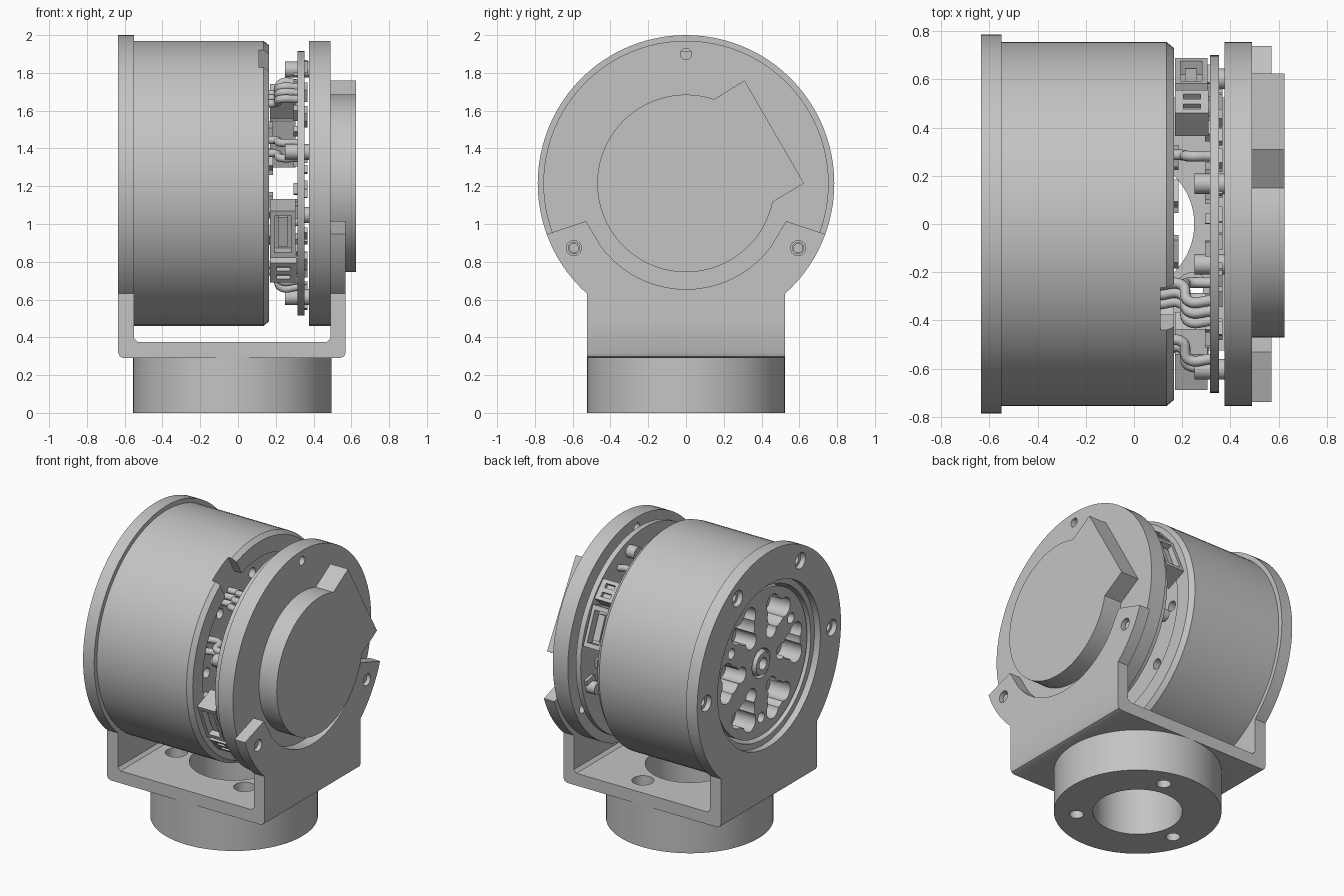
import bpy, bmesh, math, random
from mathutils import Matrix, Vector

cube = bpy.data.objects.get("Cube")
if cube:
    bpy.data.objects.remove(cube)

random.seed(4)
AXIS_Z = 1.215      # height of the motor axis, which runs along x
BASE_X = -0.03      # centre of the round foot

grey = bpy.data.materials.new("machined_grey")
grey.use_nodes = True
grey.diffuse_color = (0.55, 0.55, 0.55, 1)
grey.node_tree.nodes["Principled BSDF"].inputs["Base Color"].default_value = (0.55, 0.55, 0.55, 1)


def finish(bm, name):
    bmesh.ops.recalc_face_normals(bm, faces=bm.faces)
    mesh = bpy.data.meshes.new(name)
    bm.to_mesh(mesh)
    bm.free()
    mesh.materials.append(grey)
    obj = bpy.data.objects.new(name, mesh)
    bpy.context.collection.objects.link(obj)
    return obj


def polar(deg, r):
    a = math.radians(deg)
    return (r * math.cos(a), AXIS_Z + r * math.sin(a))


def arc(a0, a1, r, n=32):
    return [polar(a0 + (a1 - a0) * i / n, r) for i in range(n + 1)]


def prism(name, points, lo, hi, axis="x"):
    """Extrude a 2D outline along x (outline in y, z) or along y (outline in x, z)."""
    bm = bmesh.new()
    place = (lambda p: (lo, p[0], p[1])) if axis == "x" else (lambda p: (p[0], lo, p[1]))
    face = bm.faces.new([bm.verts.new(place(p)) for p in points])
    ext = bmesh.ops.extrude_face_region(bm, geom=[face])
    step = Vector((hi - lo, 0, 0) if axis == "x" else (0, hi - lo, 0))
    bmesh.ops.translate(bm, vec=step, verts=[v for v in ext["geom"] if isinstance(v, bmesh.types.BMVert)])
    return finish(bm, name)


def lathe(name, profile, steps=96):
    """Spin an (x, radius) outline around the motor axis."""
    bm = bmesh.new()
    vs = [bm.verts.new((x, 0, AXIS_Z + r)) for x, r in profile]
    es = [bm.edges.new((a, b)) for a, b in zip(vs, vs[1:])]
    if profile[0][1] > 0:
        es.append(bm.edges.new((vs[-1], vs[0])))
    bmesh.ops.spin(bm, geom=vs + es, cent=(0, 0, AXIS_Z), axis=(1, 0, 0), angle=math.tau, steps=steps)
    bmesh.ops.remove_doubles(bm, verts=bm.verts, dist=0.0001)
    return finish(bm, name)


def rods(name, places, r, lo, hi, axis="x", seg=24):
    """Cylinders along x at (y, z) places, or along z at (x, y) places."""
    bm = bmesh.new()
    mid = (lo + hi) / 2
    for a, b in places:
        if axis == "x":
            m = Matrix.Translation((mid, a, b)) @ Matrix.Rotation(math.pi / 2, 4, "Y")
        else:
            m = Matrix.Translation((a, b, mid))
        bmesh.ops.create_cone(bm, cap_ends=True, segments=seg, radius1=r, radius2=r, depth=hi - lo, matrix=m)
    return finish(bm, name)


def block(name, deg, r, x, size):
    """Box set at an angle round the axis; size is along x, radially, tangentially."""
    bm = bmesh.new()
    y, z = polar(deg, r)
    m = Matrix.Translation((x, y, z)) @ Matrix.Rotation(math.radians(deg), 4, "X")
    bmesh.ops.create_cube(bm, size=1, matrix=m @ Matrix.Diagonal((*size, 1)))
    return finish(bm, name)


def cut(obj, *cutters):
    for c in cutters:
        mod = obj.modifiers.new("cut", "BOOLEAN")
        mod.operation, mod.solver, mod.object, mod.use_self = "DIFFERENCE", "EXACT", c, True
    bpy.context.view_layer.update()
    mesh = bpy.data.meshes.new_from_object(obj.evaluated_get(bpy.context.evaluated_depsgraph_get()))
    obj.modifiers.clear()
    obj.data = mesh
    for c in cutters:
        bpy.data.objects.remove(c)
    mesh.materials.clear()
    mesh.materials.append(grey)


def wire(name, points, r):
    curve = bpy.data.curves.new(name, "CURVE")
    curve.dimensions, curve.bevel_depth, curve.bevel_resolution = "3D", r, 3
    curve.use_fill_caps = True
    s = curve.splines.new("BEZIER")
    s.bezier_points.add(len(points) - 1)
    for bp, p in zip(s.bezier_points, points):
        bp.co = p
        bp.handle_left_type = bp.handle_right_type = "AUTO"
    curve.materials.append(grey)
    bpy.context.collection.objects.link(bpy.data.objects.new(name, curve))


# Drum housing with its wide rear flange
housing = lathe("drum_housing", [
    (-0.36, 0), (-0.36, 0.52), (-0.59, 0.52), (-0.59, 0.56), (-0.635, 0.56), (-0.635, 0.785),
    (-0.55, 0.785), (-0.55, 0.755), (0.135, 0.755), (0.165, 0.73), (0.165, 0.62), (0.11, 0.62), (0.11, 0)])
ring6 = [polar(60 * i, 0.685) for i in range(6)]
cut(housing,
    rods("flange_counterbore", ring6, 0.055, -0.7, -0.6),
    rods("flange_bore", ring6, 0.032, -0.61, -0.5),
    block("cable_notch", 118, 0.73, 0.16, (0.1, 0.3, 0.2)),
    rods("face_holes", [polar(45 + 45 * i, 0.5) for i in range(8)], 0.035, 0.05, 0.2))

# Rotor with scalloped pockets, three bolt holes and a central hub
rotor = rods("rotor", [(0, AXIS_Z)], 0.5, -0.575, -0.38, seg=96)
pocket_cuts = []
for i in range(6):
    t = 60 * i
    pocket_cuts += [rods("p", [polar(t, 0.33)], 0.095, -0.7, -0.42),
                    rods("p", [polar(t - 11, 0.385)], 0.065, -0.7, -0.42),
                    rods("p", [polar(t + 11, 0.385)], 0.065, -0.7, -0.42),
                    rods("p", [polar(t, 0.22)], 0.055, -0.7, -0.42)]
cut(rotor, rods("bolts", [polar(30 + 120 * i, 0.375) for i in range(3)], 0.035, -0.7, -0.45),
    rods("bore", [(0, AXIS_Z)], 0.1, -0.7, -0.45), *pocket_cuts)
lathe("rotor_hub", [(-0.59, 0.04), (-0.59, 0.075), (-0.56, 0.09), (-0.44, 0.09), (-0.44, 0.04)], 48)

# Front plate and its teardrop cover
plate = rods("end_plate", [(0, AXIS_Z)], 0.755, 0.375, 0.49, seg=96)
screws = [polar(90 + 120 * i, 0.685) for i in range(3)]
cut(plate, rods("plate_holes", screws, 0.03, 0.3, 0.6))
prism("end_cover", arc(71.5, 348, 0.47, 64) + [(0.625, AXIS_Z), (0.31, 1.76)], 0.48, 0.625)

# Bracket: floor with rounded corners, rear arm, forked front arm
floor = prism("bracket_floor", [
    (-0.635, 0.5), (-0.635, 0.32), (-0.626, 0.299), (-0.605, 0.29), (0.54, 0.29), (0.561, 0.299),
    (0.57, 0.32), (0.57, 0.5), (0.49, 0.5), (0.49, 0.395), (0.47, 0.375), (-0.53, 0.375),
    (-0.55, 0.395), (-0.55, 0.5)], -0.525, 0.525, "y")
trio = [(BASE_X + 0.385 * math.cos(math.radians(a)), 0.385 * math.sin(math.radians(a))) for a in (75, 195, 315)]
cut(floor, rods("floor_bore", [(BASE_X, 0)], 0.28, 0.2, 0.5, "z", 64),
    rods("floor_holes", trio, 0.07, 0.2, 0.5, "z"))
prism("rear_arm", [(0.525, 0.5), (-0.525, 0.5)] + arc(212, 328, 0.62), -0.635, -0.55)
front_arm = prism("front_arm", [(0.525, 0.5), (-0.525, 0.5)] + arc(228, 200, 0.785, 10) + [(-0.53, 1.015)]
                  + arc(217, 323, 0.56, 40) + [(0.53, 1.015)] + arc(340, 312, 0.785, 10), 0.49, 0.57)
cut(front_arm, rods("arm_holes", screws[1:], 0.04, 0.45, 0.62))
for i, (y, z) in enumerate(screws[1:]):
    rods(f"arm_screw_{i}", [(y, z)], 0.026, 0.45, 0.55)

# Round foot
foot = rods("foot", [(BASE_X, 0)], 0.525, 0, 0.295, "z", 96)
cut(foot, rods("foot_bore", [(BASE_X, 0)], 0.28, -0.1, 0.4, "z", 64),
    rods("foot_holes", trio, 0.045, -0.1, 0.4, "z"))

# Circuit board with standoffs and small chips
rods("circuit_board", [(0, AXIS_Z)], 0.7, 0.315, 0.352, seg=96)
rods("standoffs", [polar(74.5 + 90 * i, 0.625) for i in range(4)], 0.042, 0.25, 0.38)
for i in range(44):
    side = i % 2
    w, h = random.uniform(0.03, 0.08), random.uniform(0.03, 0.08)
    block("chip", random.uniform(0, 360), random.uniform(0.42, 0.64), 0.357 if side else 0.305, (0.02, w, h))
for i in range(8):
    block("drum_chip", 45 * i + 20, 0.3, 0.14, (0.09, 0.06, 0.1))

# Two connector groups on opposite sides of the gap
for side in (0, 180):
    shell = block("connector_shell", 23 + side, 0.61, 0.237, (0.135, 0.16, 0.27))
    cut(shell, block("socket", 23 + side, 0.68, 0.237, (0.09, 0.1, 0.21)))
    block("connector_plug", 23 + side, 0.63, 0.237, (0.05, 0.07, 0.17))
    small = block("small_connector", 43 + side, 0.63, 0.24, (0.14, 0.13, 0.14))
    cut(small, *[block("slot", 43 + d + side, 0.7, 0.24, (0.07, 0.06, 0.03)) for d in (-2.5, 2.5)])

# Bent wires from the drum to the board
for deg in (118, 123, 128, 155, 163, 196, 235, 242, 58):
    (y0, z0), (y1, z1) = polar(deg, 0.54), polar(deg + 4, 0.6)
    wire("wire", [(0.1, y0, z0), (0.2, y0, z0), (0.225, y1, z1), (0.32, y1, z1)], 0.022)

# Smooth round walls, keep edges crisp
bpy.ops.object.select_all(action="DESELECT")
for o in bpy.context.collection.objects:
    if o.type == "MESH" and grey.name in o.data.materials:
        o.select_set(True)
        bpy.context.view_layer.objects.active = o
bpy.ops.object.shade_smooth_by_angle(angle=math.radians(30))
